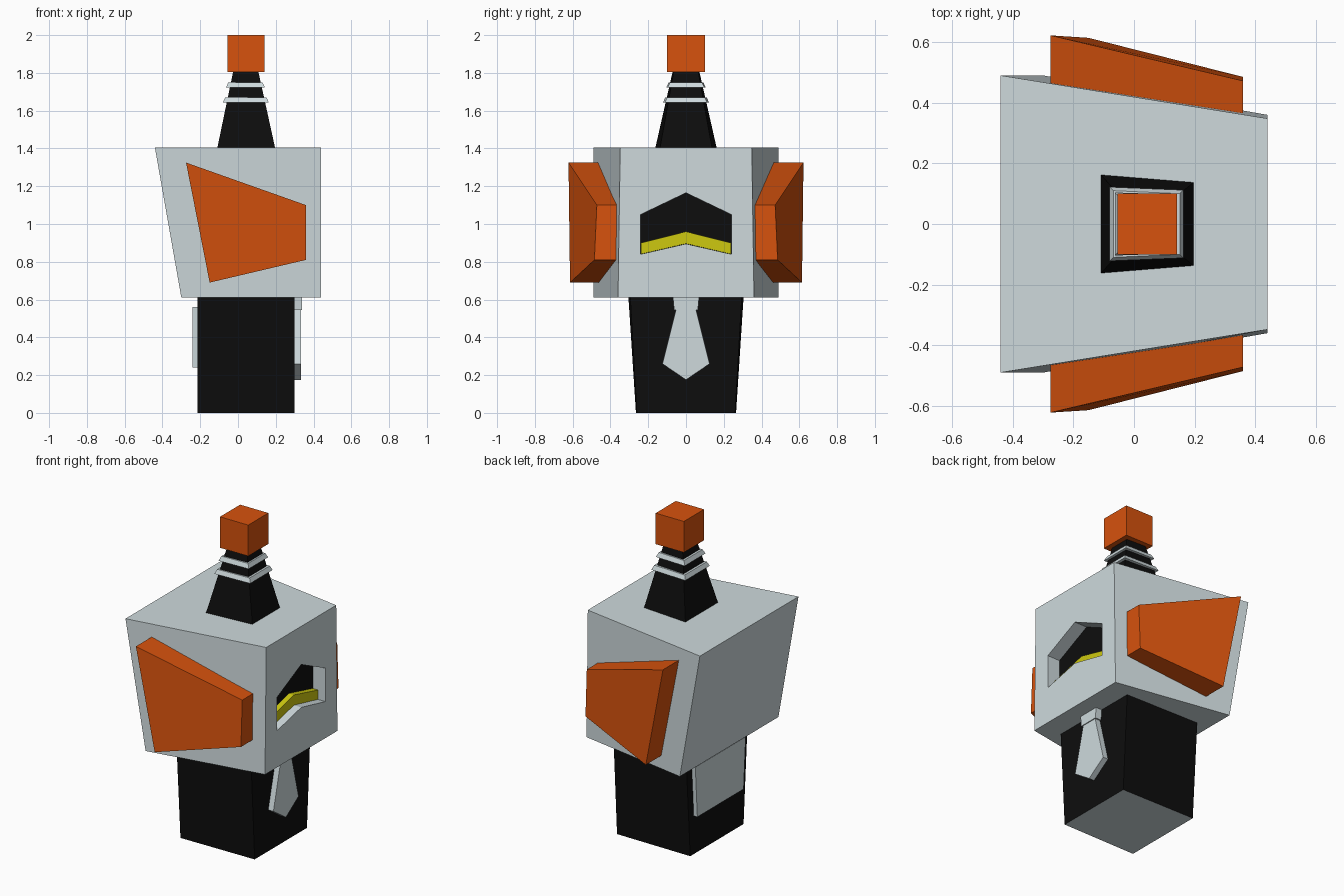
import bpy, bmesh

if "Cube" in bpy.data.objects:
    bpy.data.objects.remove(bpy.data.objects["Cube"])


def material(name, color):
    m = bpy.data.materials.new(name)
    m.diffuse_color = (*color, 1)
    m.use_nodes = True
    m.node_tree.nodes["Principled BSDF"].inputs["Base Color"].default_value = m.diffuse_color
    return m


PALE = material("pale", (0.62, 0.70, 0.72))
BLACK = material("black", (0.004, 0.004, 0.004))
ORANGE = material("orange", (0.68, 0.085, 0.004))
YELLOW = material("yellow", (0.61, 0.58, 0.005))


def loft(name, loop_a, loop_b, mat):
    """Closed solid between two matching loops of points."""
    bm = bmesh.new()
    a = [bm.verts.new(p) for p in loop_a]
    b = [bm.verts.new(p) for p in loop_b]
    n = len(a)
    bm.faces.new(a)
    bm.faces.new(b)
    for i in range(n):
        j = (i + 1) % n
        bm.faces.new((a[i], a[j], b[j], b[i]))
    bmesh.ops.recalc_face_normals(bm, faces=bm.faces)
    mesh = bpy.data.meshes.new(name)
    bm.to_mesh(mesh)
    bm.free()
    mesh.materials.append(mat)
    obj = bpy.data.objects.new(name, mesh)
    bpy.context.collection.objects.link(obj)
    return obj


def trapezoid(z, x0, x1, y0, y1):
    """Level loop with half width y0 at the back (x0) and y1 at the face (x1)."""
    return [(x0, -y0, z), (x1, -y1, z), (x1, y1, z), (x0, y0, z)]


def plate(name, profile, x0, x1, mat):
    """Outline in (y, z) extruded along x."""
    return loft(name, [(x0, y, z) for y, z in profile],
                [(x1, y, z) for y, z in profile], mat)


def symmetric(*half):
    """Mirror (y, z) points, listed bottom to top, into a full outline."""
    return list(half) + [(-y, z) for y, z in reversed(half) if y > 0]


# Body with a pale underside
body = loft("body", trapezoid(0, -0.215, 0.298, 0.265, 0.26),
            trapezoid(0.615, -0.215, 0.298, 0.305, 0.295), BLACK)
body.data.materials.append(PALE)
for face in body.data.polygons:
    if face.normal.z < -0.9:
        face.material_index = 1

# Back panel and necktie
plate("back_panel", symmetric((0.23, 0.24), (0.25, 0.56)), -0.24, -0.21, PALE)
plate("tie_knot", symmetric((0.063, 0.545), (0.069, 0.612)), 0.29, 0.34, PALE)
plate("tie_blade", symmetric((0, 0.175), (0.125, 0.26), (0.052, 0.55)),
      0.29, 0.334, PALE)

# Head with a recessed face opening
head = loft("head", trapezoid(0.61, -0.30, 0.44, 0.49, 0.36),
            trapezoid(1.405, -0.44, 0.44, 0.49, 0.348), PALE)
opening = symmetric((0, 0.895), (0.24, 0.84), (0.24, 1.05), (0, 1.165))
cutter = plate("face_cutter", opening, 0.35, 0.55, PALE)
cutter.hide_render = True
cutter.display_type = 'WIRE'
cut = head.modifiers.new("opening", 'BOOLEAN')
cut.object = cutter
cut.solver = 'EXACT'

# Dark face lining and yellow chevron inside the opening
plate("face_lining", opening, 0.34, 0.353, BLACK)
plate("face_chevron", symmetric((0, 0.896), (0.239, 0.841), (0.239, 0.90), (0, 0.96)),
      0.35, 0.39, YELLOW)

# Side panels, mirrored across y
inner = [(-0.275, -0.462, 1.325), (0.36, -0.36, 1.10),
         (0.36, -0.365, 0.81), (-0.15, -0.457, 0.69)]
outer = [(-0.275, -0.622, 1.325), (0.36, -0.472, 1.10),
         (0.36, -0.485, 0.81), (-0.15, -0.614, 0.69)]
panel = loft("side_panels", inner, outer, ORANGE)
mirror = panel.modifiers.new("mirror", 'MIRROR')
mirror.use_axis = (False, True, False)

# Tapered spire, two rings and the cube on top
loft("spire", trapezoid(1.40, -0.11, 0.197, 0.163, 0.138),
     trapezoid(1.81, -0.025, 0.107, 0.070, 0.064), BLACK)
for name, z, x0, x1, y0, y1 in (
        ("lower_ring", 1.643, -0.08, 0.163, 0.122, 0.112),
        ("upper_ring", 1.723, -0.063, 0.142, 0.104, 0.097)):
    loft(name, trapezoid(z, x0, x1, y0, y1),
         trapezoid(z + 0.027, x0 + 0.012, x1 - 0.012, y0 - 0.012, y1 - 0.012), PALE)
loft("top_cube", trapezoid(1.805, -0.055, 0.141, 0.10, 0.10),
     trapezoid(2.0, -0.055, 0.141, 0.10, 0.10), ORANGE)
